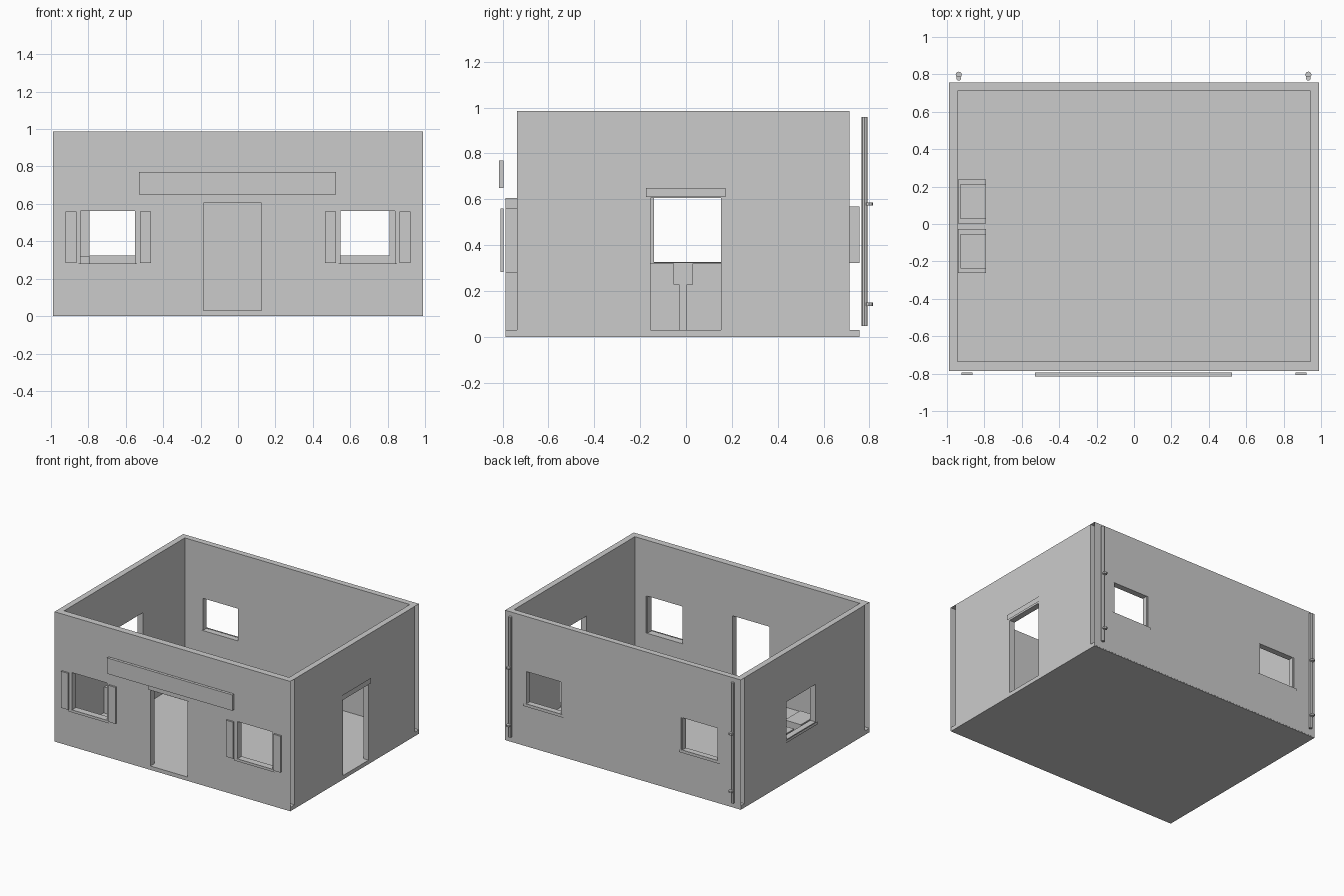
import bpy
import bmesh
from mathutils import Vector

cube = bpy.data.objects.get("Cube")
if cube:
    bpy.data.objects.remove(cube, do_unlink=True)

grey = bpy.data.materials.new("plain_grey")
grey.use_nodes = True
grey.diffuse_color = (0.6, 0.6, 0.6, 1)
grey.node_tree.nodes["Principled BSDF"].inputs["Base Color"].default_value = (0.6, 0.6, 0.6, 1)

HX, FRONT, BACK, TOP = 0.99, -0.787, 0.757, 0.986
IX, IFRONT, IBACK = 0.945, -0.736, 0.712
FLOOR, GAP = 0.03, 0.008


def finish(name, bm):
    mesh = bpy.data.meshes.new(name)
    bm.to_mesh(mesh)
    bm.free()
    mesh.materials.append(grey)
    obj = bpy.data.objects.new(name, mesh)
    bpy.context.collection.objects.link(obj)
    return obj


def box(name, x, y, z):
    bm = bmesh.new()
    bmesh.ops.create_cube(bm, size=1)
    for v in bm.verts:
        v.co = Vector([(r[0] + r[1]) / 2 + c * (r[1] - r[0]) for c, r in zip(v.co, (x, y, z))])
    return finish(name, bm)


def cylinder(name, x, y, z, radius, sides):
    bm = bmesh.new()
    bmesh.ops.create_cone(bm, cap_ends=True, segments=sides, radius1=radius,
                          radius2=radius, depth=z[1] - z[0])
    bmesh.ops.translate(bm, verts=bm.verts, vec=(x, y, (z[0] + z[1]) / 2))
    return finish(name, bm)


def place(axis, u, d, z):
    """Point on a wall running along x or y, at depth d."""
    return Vector((u, d, z)) if axis == "x" else Vector((d, u, z))


def plate(name, axis, u, d, z):
    """Thin trim sheet lying parallel to a wall, facing outwards."""
    bm = bmesh.new()
    corners = [(u[0], z[0]), (u[1], z[0]), (u[1], z[1]), (u[0], z[1])]
    face = bm.faces.new([bm.verts.new(place(axis, a, d, b)) for a, b in corners])
    face.normal_update()
    if face.normal.dot(place(axis, 0, d, 0)) < 0:
        face.normal_flip()
    return finish(name, bm)


def wall(name, axis, span, outer, inner, openings):
    """Wall with rectangular openings and uncapped ends."""
    us = sorted({*span, *(u for o in openings for u in o[0])})
    zs = sorted({0.005, TOP, *(z for o in openings for z in o[1])})
    bm = bmesh.new()
    grid = {(u, z): bm.verts.new(place(axis, u, outer, z)) for u in us for z in zs}
    for u0, u1 in zip(us, us[1:]):
        for z0, z1 in zip(zs, zs[1:]):
            cu, cz = (u0 + u1) / 2, (z0 + z1) / 2
            if not any(o[0][0] < cu < o[0][1] and o[1][0] < cz < o[1][1] for o in openings):
                bm.faces.new([grid[k] for k in ((u0, z0), (u1, z0), (u1, z1), (u0, z1))])
    out = bmesh.ops.extrude_face_region(bm, geom=bm.faces[:], use_keep_orig=True)
    moved = [g for g in out["geom"] if isinstance(g, bmesh.types.BMVert)]
    bmesh.ops.translate(bm, verts=moved, vec=place(axis, 0, inner - outer, 0))
    bmesh.ops.recalc_face_normals(bm, faces=bm.faces)
    i = 0 if axis == "x" else 1
    ends = [f for f in bm.faces
            if any(all(abs(v.co[i] - s) < 1e-4 for v in f.verts) for s in span)]
    bmesh.ops.delete(bm, geom=ends, context="FACES")
    return finish(name, bm)


def window_trim(name, axis, u, z, outer, inner, sill):
    """Slim side jambs and a sill sheet for one window."""
    lo, hi = sorted((outer, inner))
    depth = (lo + 0.002, hi - 0.002)
    for side, run in (("first", (u[0], u[0] + 0.01)), ("second", (u[1] - 0.01, u[1]))):
        x, y = (run, depth) if axis == "x" else (depth, run)
        box(f"{name}_{side}_jamb", x, y, z)
    offset = GAP if outer > 0 else -GAP
    plate(f"{name}_sill", axis, (u[0] - 0.015, u[1] + 0.015), outer + offset,
          (z[0] - sill, z[0] + 0.002))


# Openings
front_door = ((-0.185, 0.126), (FLOOR, 0.605))
side_door = ((-0.155, 0.153), (FLOOR, 0.605))
front_windows = [((-0.853, -0.54), (0.28, 0.563)), ((0.537, 0.85), (0.28, 0.563))]
back_windows = [((-0.805, -0.49), (0.323, 0.568)), ((0.51, 0.82), (0.323, 0.568))]
side_window = ((-0.14, 0.21), (0.325, 0.61))

# Floor and walls
box("floor_slab", (-HX, HX), (FRONT + 0.001, BACK - 0.001), (0, FLOOR))
wall("front_wall", "x", (-HX, HX), FRONT, IFRONT, [front_door] + front_windows)
wall("back_wall", "x", (-HX, HX), BACK, IBACK, back_windows)
wall("left_wall", "y", (IFRONT, IBACK), HX, IX, [side_door])
wall("right_wall", "y", (IFRONT, IBACK), -HX, -IX, [side_window])

# Window trim
for side, (u, z) in zip(("right", "left"), front_windows):
    window_trim(f"front_{side}_window", "x", u, z, FRONT, IFRONT, 0.015)
for side, (u, z) in zip(("right", "left"), back_windows):
    window_trim(f"back_{side}_window", "x", u, z, BACK, IBACK, 0.018)
plate("side_window_sill", "y", (-0.155, 0.225), -HX - GAP, (0.305, 0.327))

# Door lintels
plate("front_door_lintel", "x", (-0.2, 0.144), FRONT - GAP, (0.61, 0.65))
plate("side_door_lintel", "y", (-0.175, 0.172), HX + GAP, (0.61, 0.65))

# Shutters beside the front windows and the blank signboard
for side, s in (("right", -1), ("left", 1)):
    for part, a, b in (("outer", 0.863, 0.922), ("inner", 0.465, 0.524)):
        box(f"{side}_{part}_shutter", sorted((s * a, s * b)), (-0.808, -0.795), (0.283, 0.56))
box("signboard", (-0.53, 0.524), (-0.816, -0.795), (0.65, 0.77))

# Drainpipes with brackets
for side, x in (("right", -0.937), ("left", 0.932)):
    cylinder(f"{side}_drainpipe", x, 0.779, (0.048, 0.96), 0.013, 8)
    for level, z in (("lower", 0.143), ("upper", 0.58)):
        cylinder(f"{side}_{level}_bracket", x, 0.798, (z - 0.007, z + 0.007), 0.017, 8)

# Two cabinets against the right wall, each with a smaller box on top
for name, y0, lo, hi in (("front", -0.263, 0.025, 0.21), ("back", 0.003, 0.025, 0.212)):
    box(f"{name}_cabinet", (-0.94, -0.79), (y0, y0 + 0.235), (FLOOR, 0.228))
    box(f"{name}_cabinet_top", (-0.928, -0.792), (y0 + lo, y0 + hi), (0.228, 0.32))
